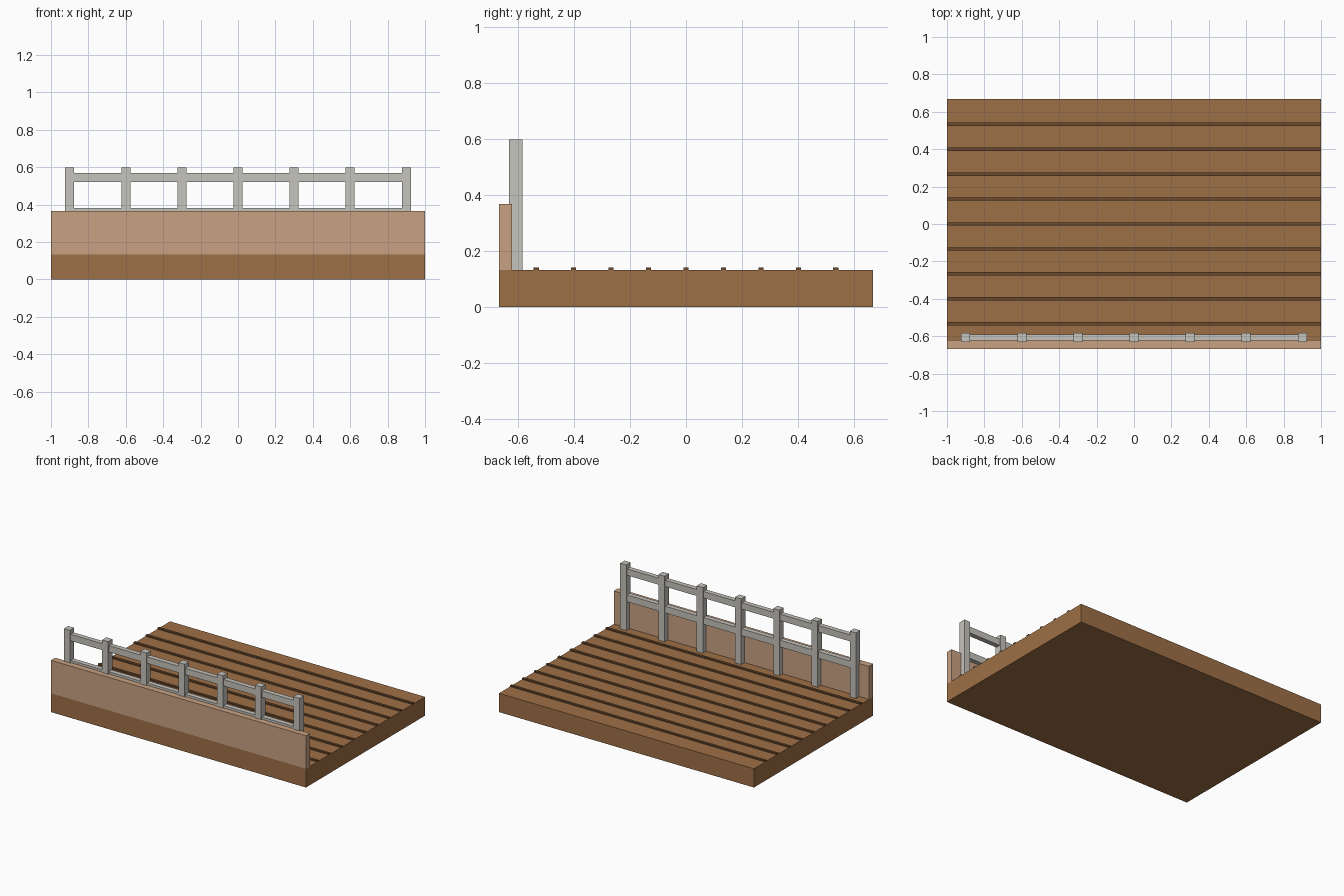
import bpy

cube = bpy.data.objects.get("Cube")
if cube:
    bpy.data.objects.remove(cube, do_unlink=True)


def linear(c):
    c /= 255
    return c / 12.92 if c <= 0.04045 else ((c + 0.055) / 1.055) ** 2.4


def material(name, r, g, b):
    colour = (linear(r), linear(g), linear(b), 1)
    m = bpy.data.materials.new(name)
    m.use_nodes = True
    m.diffuse_color = colour
    bsdf = m.node_tree.nodes["Principled BSDF"]
    bsdf.inputs["Base Color"].default_value = colour
    bsdf.inputs["Roughness"].default_value = 0.8
    return m


WOOD = material("brown wood", 158, 112, 70)
GROOVE = material("dark wood", 107, 74, 46)
PANEL = material("tan panel", 201, 162, 130)
METAL = material("pale grey", 198, 195, 188)


def box(name, x, y, z, mat):
    """Box from (min, max) ranges on each axis."""
    ranges = (x, y, z)
    bpy.ops.mesh.primitive_cube_add(size=1, location=[(a + b) / 2 for a, b in ranges])
    ob = bpy.context.object
    ob.name = name
    ob.scale = [b - a for a, b in ranges]
    bpy.ops.object.transform_apply(location=False, rotation=False, scale=True)
    ob.data.materials.append(mat)
    return ob


DECK_TOP = 0.133
HALF_DEPTH = 0.667

# Deck slab and front panel
box("deck", (-1, 1), (-HALF_DEPTH, HALF_DEPTH), (0, DECK_TOP), WOOD)
box("front_panel", (-1, 1), (-HALF_DEPTH, -0.62), (DECK_TOP, 0.367), PANEL)

# Dark battens between the planks
for i in range(9):
    y = (i - 4) * 2 * HALF_DEPTH / 10
    box(f"plank_batten_{i + 1}", (-1, 1), (y - 0.009, y + 0.009),
        (DECK_TOP - 0.005, 0.142), GROOVE)

# Railing posts
for i in range(7):
    x = (i - 3) * 0.3
    box(f"railing_post_{i + 1}", (x - 0.024, x + 0.024), (-0.631, -0.583),
        (DECK_TOP, 0.598), METAL)

# Horizontal rails
for name, low, high in (("lower_rail", 0.335, 0.383), ("upper_rail", 0.522, 0.568)):
    box(name, (-0.9, 0.9), (-0.624, -0.590), (low, high), METAL)
